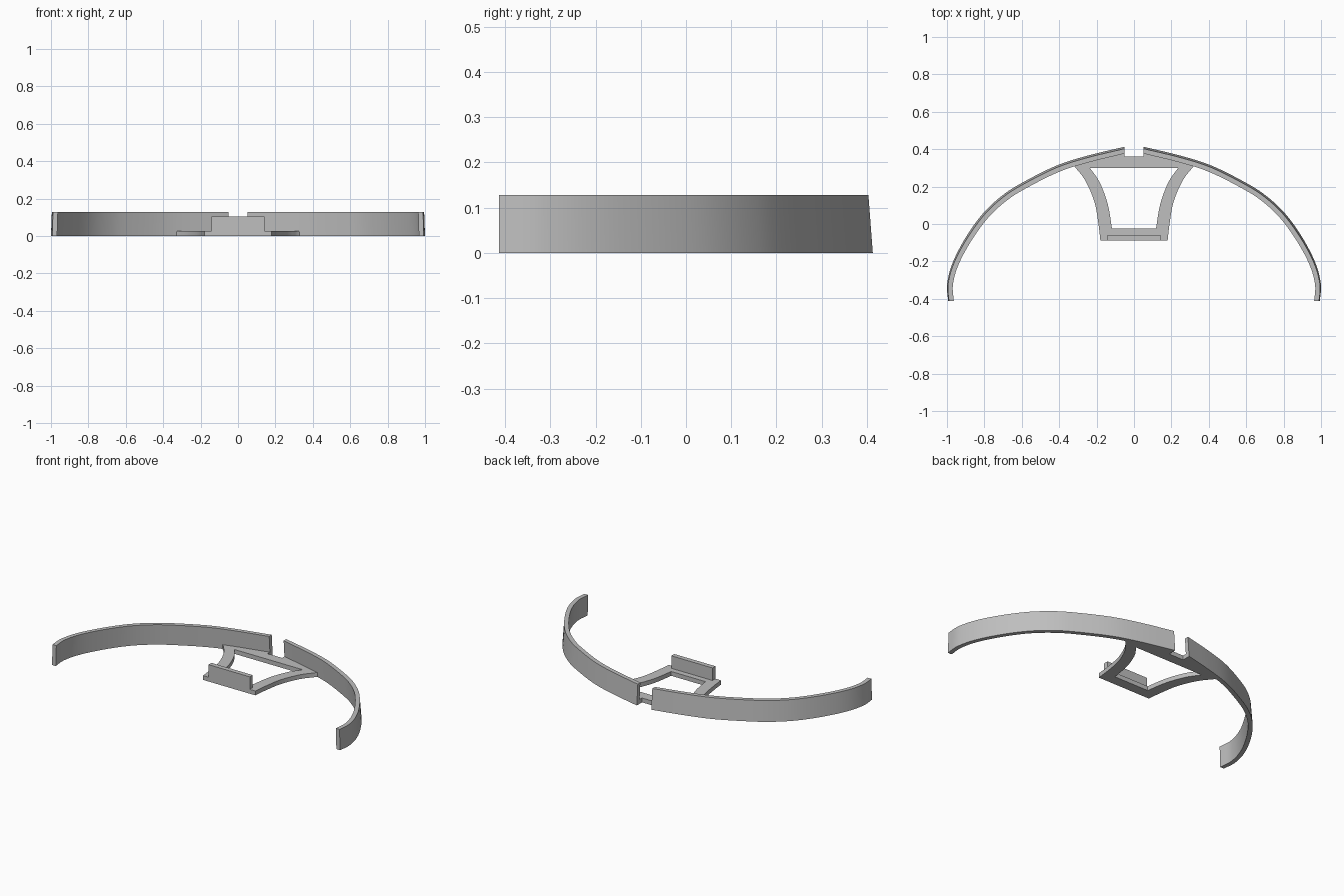
import bpy, bmesh
from mathutils import Vector

if "Cube" in bpy.data.objects:
    bpy.data.objects.remove(bpy.data.objects["Cube"])

grey = bpy.data.materials.new("grey plastic")
grey.diffuse_color = (0.52, 0.52, 0.52, 1)
grey.use_nodes = True
grey.node_tree.nodes["Principled BSDF"].inputs["Base Color"].default_value = grey.diffuse_color


def smooth_path(pts, steps):
    """Catmull-Rom curve through 2D points."""
    p = [Vector(q) for q in pts]
    p = [2 * p[0] - p[1]] + p + [2 * p[-1] - p[-2]]
    out = []
    for i in range(1, len(p) - 2):
        a, b, c, d = p[i - 1:i + 3]
        for s in range(steps):
            t = s / steps
            out.append(0.5 * (2 * b + (c - a) * t + (2 * a - 5 * b + 4 * c - d) * t * t
                              + (3 * b - a - 3 * c + d) * t ** 3))
    return out + [p[-2]]


def finish(name, bm, mirror=True):
    bmesh.ops.recalc_face_normals(bm, faces=bm.faces)
    me = bpy.data.meshes.new(name)
    bm.to_mesh(me)
    bm.free()
    me.materials.append(grey)
    ob = bpy.data.objects.new(name, me)
    bpy.context.collection.objects.link(ob)
    if mirror:
        mod = ob.modifiers.new("mirror", 'MIRROR')
        mod.merge_threshold = 0.0005
    bpy.ops.object.select_all(action='DESELECT')
    ob.select_set(True)
    bpy.context.view_layer.objects.active = ob
    bpy.ops.object.shade_smooth_by_angle(angle=0.5)
    return ob


# Curved bands: a leaning rectangular section swept along the arc, mirrored
HEIGHT, THICK = 0.1285, 0.026
path = smooth_path([(0.05, 0.413), (0.25, 0.365), (0.42, 0.310), (0.61, 0.214), (0.71, 0.148),
                    (0.80, 0.065), (0.875, -0.033), (0.94, -0.143), (0.978, -0.23),
                    (0.996, -0.30), (1.0, -0.35), (0.993, -0.413)], 4)
bm = bmesh.new()
rings = []
for i, p in enumerate(path):
    t = (path[min(i + 1, len(path) - 1)] - path[max(i - 1, 0)]).normalized()
    n = Vector((t.y, -t.x))              # points to the inside of the arc
    lean = 0.010 if p.y > 0 else 0.010 + 0.015 * p.y   # less lean near the tips
    ring = []
    for off, z in ((0, 0), (THICK, 0), (THICK + lean, HEIGHT), (lean, HEIGHT)):
        q = p + n * off
        if i == 0:
            q.x = 0.05                   # square cut ends
        if i == len(path) - 1:
            q.y = -0.413
        ring.append(bm.verts.new((q.x, q.y, z)))
    rings.append(ring)
for a, b in zip(rings, rings[1:]):
    for k in range(4):
        bm.faces.new((a[k], a[(k + 1) % 4], b[(k + 1) % 4], b[k]))
bm.faces.new(rings[0])
bm.faces.new(rings[-1])
finish("curved_band", bm)

# Flat open frame: half outline extruded, mirrored across the centre
outer = smooth_path([(0.32, 0.310), (0.262, 0.235), (0.212, 0.12), (0.190, 0.0), (0.18, -0.087)], 4)
inner = smooth_path([(0.118, -0.023), (0.14, 0.105), (0.183, 0.222), (0.236, 0.300)], 4)
outline = ([(0, 0.362), (0.05, 0.362), (0.05, 0.395), (0.25, 0.347), (0.335, 0.318)] + outer
           + [(0, -0.087), (0, -0.023)] + inner + [(0, 0.300)])
bm = bmesh.new()
face = bm.faces.new([bm.verts.new((p[0], p[1], 0)) for p in outline])
res = bmesh.ops.extrude_face_region(bm, geom=[face], use_keep_orig=True)
for v in res["geom"]:
    if isinstance(v, bmesh.types.BMVert):
        v.co.z = 0.027
bmesh.ops.recalc_face_normals(bm, faces=bm.faces)
centre = [f for f in bm.faces if all(abs(v.co.x) < 1e-5 for v in f.verts)]
bmesh.ops.delete(bm, geom=centre, context='FACES')
finish("flat_frame", bm)

# Upright plate on the front bar
bm = bmesh.new()
bmesh.ops.create_cube(bm, size=1)
for v in bm.verts:
    v.co = (v.co.x * 0.284, -0.0725 + v.co.y * 0.029, 0.0525 + v.co.z * 0.105)
finish("upright_plate", bm, False)
